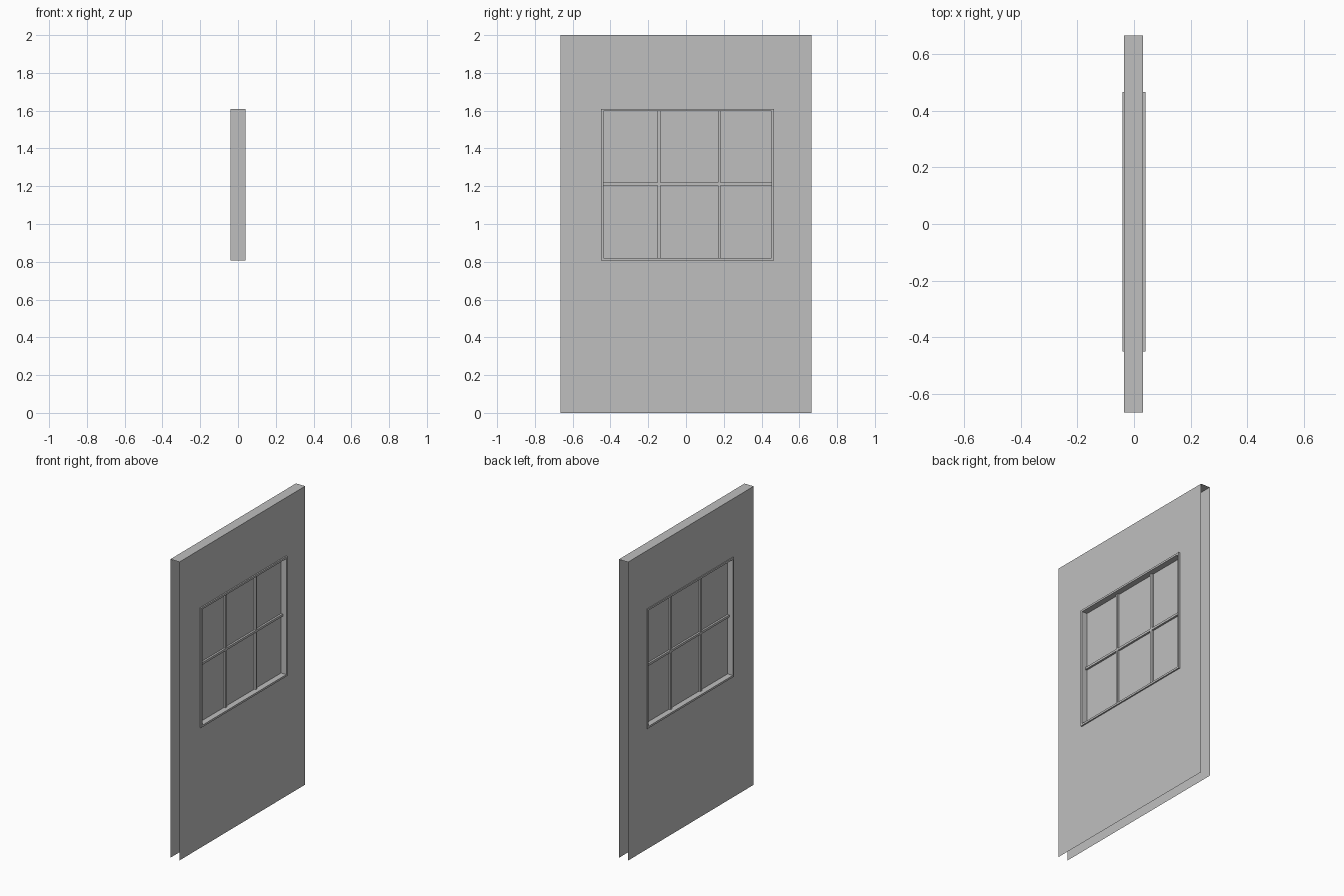
import bpy
import bmesh

cube = bpy.data.objects.get("Cube")
if cube:
    bpy.data.objects.remove(cube, do_unlink=True)

GREY = bpy.data.materials.new("plain_grey")
GREY.use_nodes = True
GREY.diffuse_color = (0.52, 0.52, 0.52, 1)
GREY.node_tree.nodes["Principled BSDF"].inputs["Base Color"].default_value = (0.52, 0.52, 0.52, 1)

# Main dimensions
HALF_W, HEIGHT = 0.665, 2.0
WALL_BACK, WALL_FRONT = -0.036, 0.032
Y0, Y1, Z0, Z1 = -0.45, 0.466, 0.808, 1.61
TRIM = 0.013
FRAME_DEPTH = 0.041


def finish(name, bm):
    mesh = bpy.data.meshes.new(name)
    bm.to_mesh(mesh)
    bm.free()
    mesh.materials.append(GREY)
    obj = bpy.data.objects.new(name, mesh)
    bpy.context.collection.objects.link(obj)
    return obj


def rectangle(y0, y1, z0, z1):
    return [(y0, z0), (y1, z0), (y1, z1), (y0, z1)]


def ring(bm, outer, inner, x, flip):
    """Flat rectangular ring at one x position."""
    a = [bm.verts.new((x, y, z)) for y, z in outer]
    b = [bm.verts.new((x, y, z)) for y, z in inner]
    for i in range(4):
        j = (i + 1) % 4
        quad = [a[i], a[j], b[j], b[i]]
        bm.faces.new(quad[::-1] if flip else quad)
    return a, b


def box(name, x, y, z):
    bm = bmesh.new()
    bmesh.ops.create_cube(bm, size=1)
    for v in bm.verts:
        for axis, (lo, hi) in enumerate((x, y, z)):
            v.co[axis] = lo if v.co[axis] < 0 else hi
    return finish(name, bm)


# Wall: two pierced sheets joined by a top cap, open at ends and bottom
opening = rectangle(Y0, Y1, Z0, Z1)
border = rectangle(-HALF_W, HALF_W, 0, HEIGHT)
bm = bmesh.new()
front, _ = ring(bm, border, opening, WALL_FRONT, False)
back, _ = ring(bm, border, opening, WALL_BACK, True)
bm.faces.new([front[3], front[2], back[2], back[3]])
finish("wall_panel", bm)

# Window frame: rectangular tube through the wall
inside = rectangle(Y0 + TRIM, Y1 - TRIM, Z0 + TRIM, Z1 - TRIM)
bm = bmesh.new()
loops_front = ring(bm, opening, inside, FRAME_DEPTH, False)
loops_back = ring(bm, opening, inside, -FRAME_DEPTH, True)
for f, b in zip(loops_front, loops_back):
    for i in range(4):
        j = (i + 1) % 4
        bm.faces.new([f[i], f[j], b[j], b[i]])
bmesh.ops.recalc_face_normals(bm, faces=bm.faces)
finish("window_frame", bm)

# Glazing bars
BAR = 0.0075
for name, y in (("right_upright_bar", -0.143), ("left_upright_bar", 0.176)):
    box(name, (-0.014, 0.014), (y - BAR, y + BAR), (Z0 + TRIM, Z1 - TRIM))
mid = 1.212
box("cross_bar", (-0.015, 0.015), (Y0 + TRIM, Y1 - TRIM), (mid - BAR, mid + BAR))

# Glass sheet in the middle of the frame
box("window_pane", (-0.002, 0.002), (Y0 + TRIM, Y1 - TRIM), (Z0 + TRIM, Z1 - TRIM))
